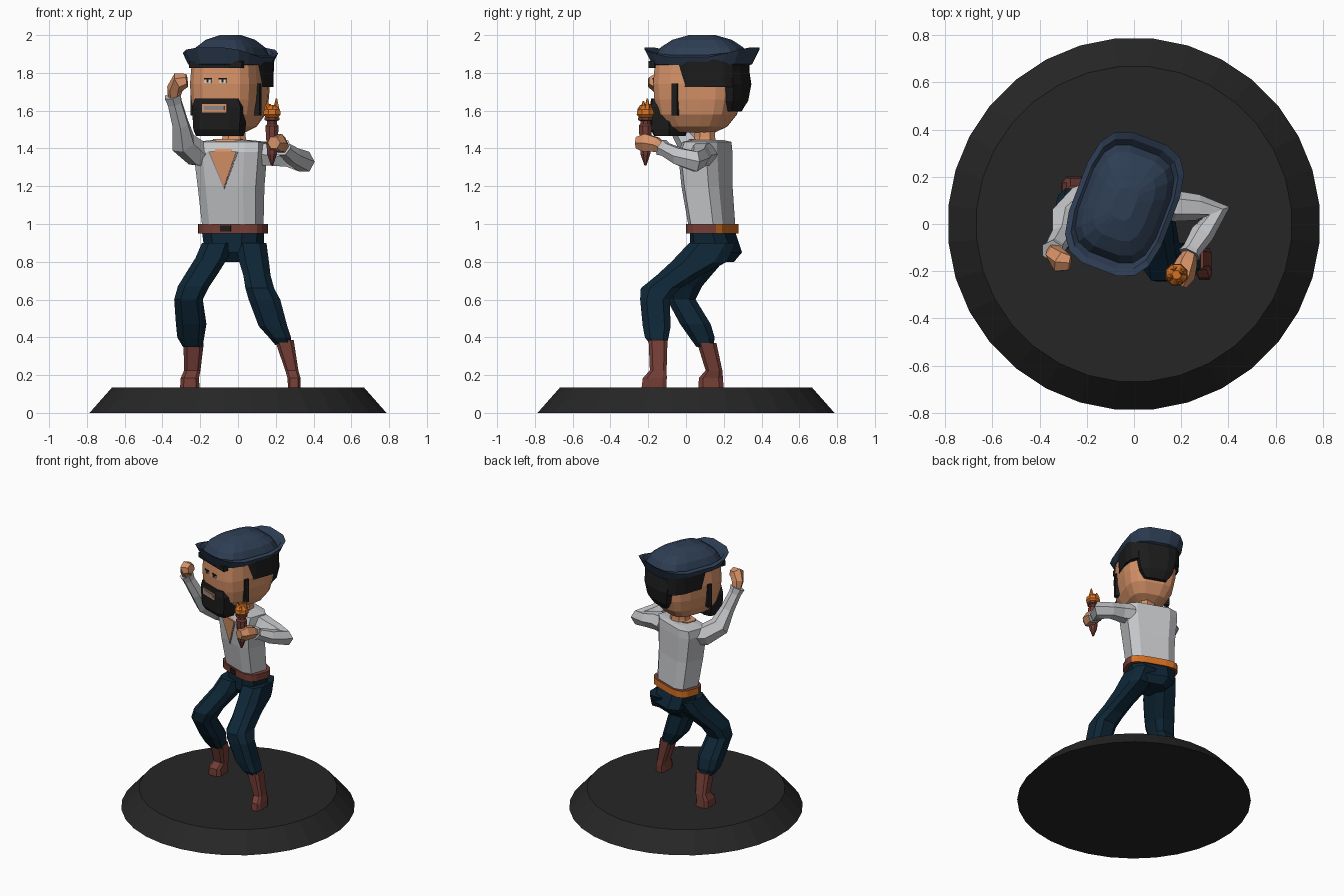
import bpy, bmesh, math
from mathutils import Vector, Matrix


def material(name, r, g, b):
    m = bpy.data.materials.new(name)
    lin = [(c / 255 / 12.92) if c < 10 else ((c / 255 + .055) / 1.055) ** 2.4 for c in (r, g, b)]
    m.diffuse_color = (*lin, 1)
    return m


HAT = material("navy felt", 46, 62, 84)
PANTS = material("dark teal cloth", 14, 38, 54)
SHIRT = material("light grey linen", 196, 197, 200)
SKIN = material("tan skin", 214, 146, 104)
HAIR = material("black hair", 28, 28, 28)
LEATHER = material("red brown leather", 116, 62, 54)
ORANGE = material("orange", 212, 112, 34)
BASE = material("charcoal", 38, 38, 38)
WHITE = material("off white", 225, 222, 215)
GREY = material("grey", 140, 136, 134)


def skin_rings(name, mats, rings):
    """Bridge a list of equal point rings into a closed solid."""
    bm = bmesh.new()
    vr = [[bm.verts.new(p) for p in ring] for ring in rings]
    n = len(vr[0])
    for a, b in zip(vr, vr[1:]):
        for i in range(n):
            bm.faces.new((a[i], a[(i + 1) % n], b[(i + 1) % n], b[i]))
    bm.faces.new(vr[0][::-1])
    bm.faces.new(vr[-1])
    bmesh.ops.recalc_face_normals(bm, faces=bm.faces)
    me = bpy.data.meshes.new(name)
    bm.to_mesh(me)
    bm.free()
    for m in mats:
        me.materials.append(m)
    ob = bpy.data.objects.new(name, me)
    bpy.context.collection.objects.link(ob)
    return ob


def loft(name, mat, rings, n=8, p=4, at=(0, 0), yaw=0):
    """Horizontal rounded-square rings (x, y, z, rx, ry, optional end lift)."""
    M = Matrix.Translation((at[0], at[1], 0)) @ Matrix.Rotation(math.radians(yaw), 4, 'Z')
    out = []
    for x, y, z, rx, ry, *lift in rings:
        ring = []
        for i in range(n):
            a = 2 * math.pi * (i + .5) / n
            c, s = math.cos(a), math.sin(a)
            u = math.copysign(abs(c) ** (2 / p), c)
            v = math.copysign(abs(s) ** (2 / p), s)
            ring.append(M @ Vector((x + rx * u, y + ry * v, z + (lift[0] * v * v if lift else 0))))
        out.append(ring)
    return skin_rings(name, [mat], out)


def box(name, mat, c, h, at=(0, 0), yaw=0):
    x, y, z = c
    return loft(name, mat, [(x, y, z - h[2], h[0], h[1]), (x, y, z + h[2], h[0], h[1])], 4, 60, at, yaw)


def tube(name, mat, pts, ref, n=6):
    """Limb through points (x, y, z, radius)."""
    P = [Vector(p[:3]) for p in pts]
    out = []
    for i, p in enumerate(P):
        d = Vector()
        if i:
            d += (p - P[i - 1]).normalized()
        if i < len(P) - 1:
            d += (P[i + 1] - p).normalized()
        u = d.cross(Vector(ref)).normalized()
        v = d.cross(u).normalized()
        r = pts[i][3]
        out.append([p + r * (u * math.cos(k * math.tau / n) + v * math.sin(k * math.tau / n)) for k in range(n)])
    return skin_rings(name, [mat], out)


# Display base
loft("base", BASE, [(0, 0, 0, .79, .79), (0, 0, .135, .67, .67)], 32, 2)

# Boots
loft("right_boot", LEATHER, [(.298, -.17, .13, .034, .068), (.296, -.165, .185, .036, .066),
     (.285, -.147, .225, .036, .046), (.245, -.148, .385, .052, .052)])
loft("left_boot", LEATHER, [(-.255, .132, .13, .054, .07), (-.255, .132, .185, .05, .066),
     (-.242, .148, .225, .045, .046), (-.235, .11, .37, .056, .053)])

# Trousers
loft("right_leg", PANTS, [(.24, -.145, .36, .045, .045), (.222, -.155, .40, .062, .066),
     (.185, -.155, .46, .08, .078), (.14, -.165, .6, .088, .082), (.115, -.135, .66, .08, .11),
     (.1, -.035, .73, .076, .125), (.085, .07, .8, .083, .155), (.07, .14, .9, .085, .13)], 8, 3)
loft("left_leg", PANTS, [(-.24, .1, .35, .055, .048), (-.25, .085, .40, .075, .07),
     (-.248, .05, .47, .085, .085), (-.262, -.025, .6, .08, .08), (-.235, -.01, .67, .088, .1),
     (-.19, .04, .74, .09, .11), (-.14, .1, .82, .09, .12), (-.11, .14, .9, .085, .12)], 8, 3)
BODY = dict(at=(-.03, .13), yaw=-20)
loft("hips", PANTS, [(0, .03, .8, .09, .09), (0, .03, .85, .15, .125), (0, .01, .965, .165, .1)], 8, 3, **BODY)

# Shirt, open collar and chest
loft("shirt", SHIRT, [(0, .01, .97, .155, .1), (0, -.02, 1.2, .17, .11), (0, -.03, 1.38, .19, .115),
     (0, -.02, 1.435, .185, .1), (0, -.02, 1.445, .09, .07)], 8, 4, **BODY)
M = Matrix.Translation((-.03, .13, 0)) @ Matrix.Rotation(math.radians(-20), 4, 'Z')
v_shape = [[(-.075, 1.385), (.075, 1.385), (0, 1.195)],
           [(-.085, 1.385), (.085, 1.385), (0, 1.185)]]
for label, mat, off, tri in (("collar_edge", GREY, .003, v_shape[1]), ("open_chest", SKIN, .006, v_shape[0])):
    front = [M @ Vector((x, -.126 - .014 * (z - 1.2) / .18 - off, z)) for x, z in tri]
    back = [M @ Vector((x, -.126 - .014 * (z - 1.2) / .18 + .003, z)) for x, z in tri]
    skin_rings(label, [mat], [front, back])
loft("collar_skin", SKIN, [(0, -.085, 1.38, .075, .06), (0, -.05, 1.45, .08, .055)], 8, 4, **BODY)

# Belt with an orange back and a buckle
belt = loft("belt", LEATHER, [(0, .01, .95, .182, .112), (0, .01, 1.0, .182, .112)], 16, 3.5, **BODY)
belt.data.materials.append(ORANGE)
for f in belt.data.polygons:
    if f.center.y > .15 and abs(f.normal.z) < .5:
        f.material_index = 1
box("buckle", HAIR, (0, -.103, .975), (.03, .005, .016), **BODY)

# Left arm raised to the brow
tube("left_sleeve", SHIRT, [(-.15, .12, 1.36, .07), (-.22, .09, 1.375, .075), (-.29, .02, 1.43, .07),
     (-.305, -.05, 1.53, .048), (-.335, -.1, 1.64, .042), (-.345, -.115, 1.68, .05)], (1, 0, 0))
tube("left_hand", SKIN, [(-.34, -.11, 1.66, .03), (-.335, -.13, 1.715, .042), (-.31, -.16, 1.755, .05),
     (-.27, -.165, 1.76, .035)], (0, 1, 0))

# Right arm holding the torch
tube("right_sleeve", SHIRT, [(.1, .1, 1.37, .07), (.18, .075, 1.365, .065), (.27, .07, 1.35, .055),
     (.35, .05, 1.33, .06), (.29, -.04, 1.36, .05), (.245, -.11, 1.395, .04), (.235, -.13, 1.405, .05)], (0, 0, 1))
tube("right_hand", SKIN, [(.24, -.12, 1.4, .03), (.225, -.16, 1.42, .045), (.205, -.215, 1.43, .055),
     (.19, -.26, 1.43, .035)], (0, 0, 1))

# Torch
TX, TY = .18, -.215
loft("torch_handle", LEATHER, [(TX, TY, z, r, r) for z, r in
     ((1.31, .006), (1.37, .028), (1.52, .038), (1.53, .028), (1.545, .028), (1.55, .042), (1.565, .042))], 8, 2)
loft("flame", ORANGE, [(TX, TY, z, r, r) for z, r in ((1.56, .032), (1.58, .05), (1.605, .046), (1.63, .02))], 8, 2)
for i, h in enumerate((1.665, 1.635, 1.65, 1.63)):
    a = i * math.pi / 2 + .4
    x, y = TX + .026 * math.cos(a), TY + .026 * math.sin(a)
    loft("flame_tip", ORANGE, [(x, y, 1.585, .022, .022), (x, y, 1.61, .018, .018), (x, y, h, .004, .004)], 5, 2)

# Neck and head
loft("neck", SKIN, [(-.025, .09, 1.4, .085, .075), (-.02, .1, 1.46, .065, .058), (-.025, .1, 1.54, .06, .055)], 8, 2.5)
HEAD = dict(at=(-.04, .07), yaw=-20)
loft("head", SKIN, [(0, -.01, 1.485, .07, .09), (0, -.01, 1.515, .125, .15), (0, -.01, 1.58, .165, .2),
     (0, -.008, 1.66, .18, .22), (0, -.008, 1.74, .185, .226), (0, -.005, 1.87, .175, .22)], 16, 3.5, **HEAD)

# Hair: band, nape, fringe, sideburns
loft("hair_band", HAIR, [(0, .07, 1.725, .19, .185), (0, .07, 1.87, .195, .185)], 16, 3.2, **HEAD)
loft("nape_hair", HAIR, [(0, .2, 1.595, .08, .02), (0, .205, 1.65, .12, .05), (0, .21, 1.74, .14, .06),
     (0, .2, 1.86, .14, .05)], 8, 3, **HEAD)
box("fringe", HAIR, (0, -.215, 1.845), (.15, .018, .018), **HEAD)
for s in (-1, 1):
    box("sideburn", HAIR, (s * .18, -.07, 1.66), (.014, .016, .085), **HEAD)
    # Eyes and brows as thin plates
    box("eye", WHITE, (s * .042, -.234, 1.757), (.019, .003, .01), **HEAD)
    box("pupil", HAIR, (s * .042, -.237, 1.757), (.006, .003, .009), **HEAD)
    box("eyelid", HAIR, (s * .042, -.236, 1.769), (.021, .004, .003), **HEAD)

# Beard and mouth
loft("beard", HAIR, [(0, -.165, 1.465, .125, .062), (0, -.17, 1.5, .135, .078), (0, -.172, 1.62, .142, .078),
     (0, -.175, 1.665, .125, .07)], 8, 4, **HEAD)
box("mouth_skin", SKIN, (0, -.247, 1.612), (.07, .004, .022), **HEAD)
box("mouth", GREY, (0, -.25, 1.614), (.058, .004, .011), **HEAD)

# Cocked hat with upturned ends
loft("hat", HAT, [(0, 0, 1.835, .165, .225, 0), (0, 0, 1.842, .19, .26, .005), (0, 0, 1.875, .212, .3, .06),
     (0, 0, 1.89, .19, .272, .03), (0, 0, 1.885, .178, .245, 0), (0, 0, 1.935, .155, .215),
     (0, 0, 1.975, .11, .155), (0, 0, 2.0, .045, .07)], 16, 3.3, at=(-.04, .085), yaw=-21)
